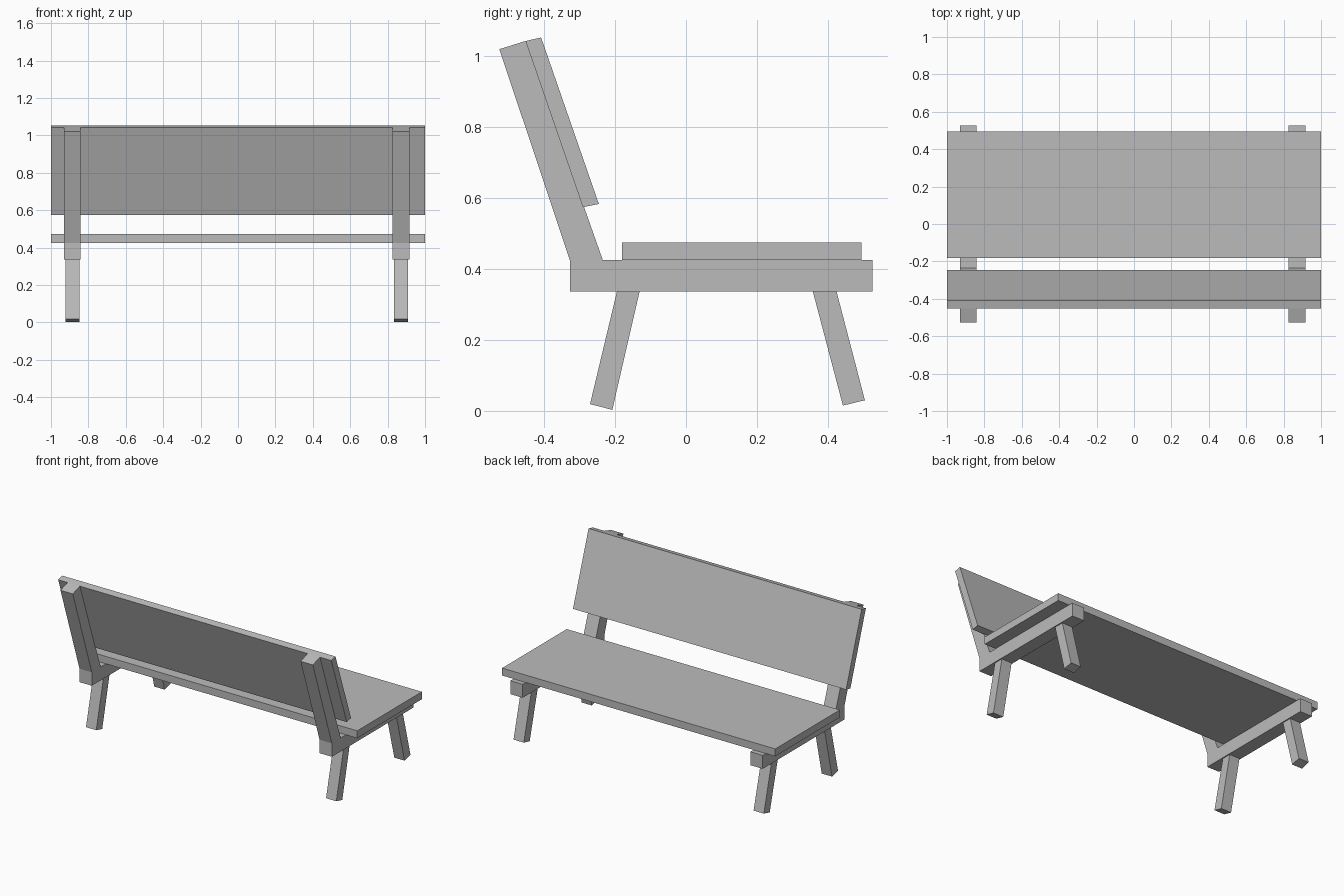
import bpy
import bmesh

cube = bpy.data.objects.get("Cube")
if cube:
    bpy.data.objects.remove(cube, do_unlink=True)

# Single plain grey finish
grey = bpy.data.materials.new("plain grey")
grey.use_nodes = True
colour = (0.5, 0.5, 0.5, 1.0)
grey.diffuse_color = colour
grey.node_tree.nodes["Principled BSDF"].inputs["Base Color"].default_value = colour


def extrude_profile(name, profile, x_centre, width):
    """Side profile of (y, z) points, extruded along x about x_centre."""
    bm = bmesh.new()
    start = x_centre - width / 2
    face = bm.faces.new([bm.verts.new((start, y, z)) for y, z in profile])
    side = bmesh.ops.extrude_face_region(bm, geom=[face])
    moved = [v for v in side["geom"] if isinstance(v, bmesh.types.BMVert)]
    bmesh.ops.translate(bm, verts=moved, vec=(width, 0, 0))
    bmesh.ops.recalc_face_normals(bm, faces=bm.faces)
    mesh = bpy.data.meshes.new(name)
    bm.to_mesh(mesh)
    bm.free()
    mesh.materials.append(grey)
    obj = bpy.data.objects.new(name, mesh)
    bpy.context.collection.objects.link(obj)
    return obj


SEAT_LOW, SEAT_TOP, RAIL_LOW = 0.425, 0.474, 0.336

# Seat and leaning backrest boards
seat = [(-0.181, SEAT_LOW), (0.495, SEAT_LOW), (0.495, SEAT_TOP), (-0.181, SEAT_TOP)]
backrest = [(-0.291, 0.574), (-0.246, 0.583), (-0.409, 1.053), (-0.453, 1.043)]
extrude_profile("seat", seat, 0, 2)
extrude_profile("backrest", backrest, 0, 2)

# Side frames (rail with leaning upright) and splayed legs
frame = [(-0.328, RAIL_LOW), (0.527, RAIL_LOW), (0.527, SEAT_LOW), (-0.235, SEAT_LOW),
         (-0.453, 1.043), (-0.527, 1.02), (-0.328, SEAT_LOW)]
short_leg = [(-0.195, RAIL_LOW), (-0.271, 0.018), (-0.208, 0.002), (-0.131, RAIL_LOW)]
long_leg = [(0.358, RAIL_LOW), (0.443, 0.014), (0.505, 0.029), (0.425, RAIL_LOW)]

for label, x in (("right", -0.886), ("left", 0.872)):
    extrude_profile(label + "_side_frame", frame, x, 0.09)
    extrude_profile(label + "_backrest_leg", short_leg, x, 0.075)
    extrude_profile(label + "_seat_edge_leg", long_leg, x, 0.075)
